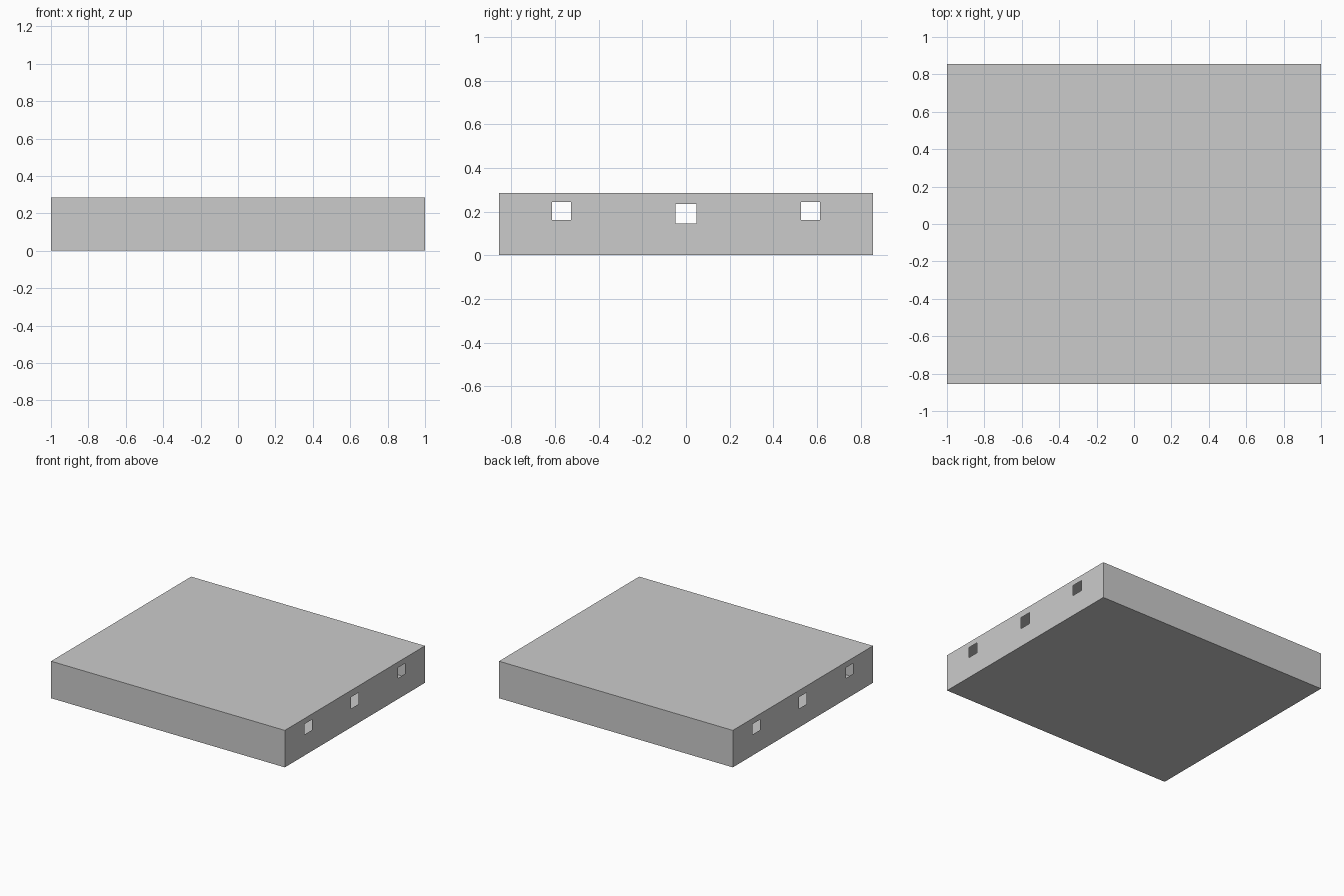
import bpy, bmesh

if "Cube" in bpy.data.objects:
    bpy.data.objects.remove(bpy.data.objects["Cube"])

HX, HY, H = 1.0, 0.856, 0.286   # half length, half width, height
# window openings: centre y, half width, bottom z, top z
HOLES = [(-0.57, 0.044, 0.162, 0.243), (0.0, 0.047, 0.145, 0.234), (0.57, 0.044, 0.162, 0.243)]


def finish(name, bm):
    mesh = bpy.data.meshes.new(name)
    bm.to_mesh(mesh)
    bm.free()
    obj = bpy.data.objects.new(name, mesh)
    bpy.context.collection.objects.link(obj)


def panel(name, points):
    bm = bmesh.new()
    bm.faces.new([bm.verts.new(p) for p in points])
    finish(name, bm)


def loop(bm, x, y0, y1, z0, z1):
    v = [bm.verts.new((x, y, z)) for y, z in ((y0, z0), (y1, z0), (y1, z1), (y0, z1))]
    return [bm.edges.new((v[i], v[(i + 1) % 4])) for i in range(4)]


def end_wall(name, side):
    bm = bmesh.new()
    edges = loop(bm, side * HX, -HY, HY, 0, H)
    for y, w, z0, z1 in HOLES:
        edges += loop(bm, side * HX, y - w, y + w, z0, z1)
    bmesh.ops.triangle_fill(bm, edges=edges, use_beauty=True, normal=(side, 0, 0))
    for f in bm.faces:
        f.normal_update()
        if f.normal.x * side < 0:
            f.normal_flip()
    finish(name, bm)


# Thin end walls, each with three window openings
end_wall("right_wall", 1)
end_wall("left_wall", -1)

# Plain thin panels closing the hollow box
panel("roof", [(-HX, -HY, H), (HX, -HY, H), (HX, HY, H), (-HX, HY, H)])
panel("floor", [(-HX, HY, 0), (HX, HY, 0), (HX, -HY, 0), (-HX, -HY, 0)])
panel("front_wall", [(-HX, -HY, 0), (HX, -HY, 0), (HX, -HY, H), (-HX, -HY, H)])
panel("back_wall", [(HX, HY, 0), (-HX, HY, 0), (-HX, HY, H), (HX, HY, H)])
